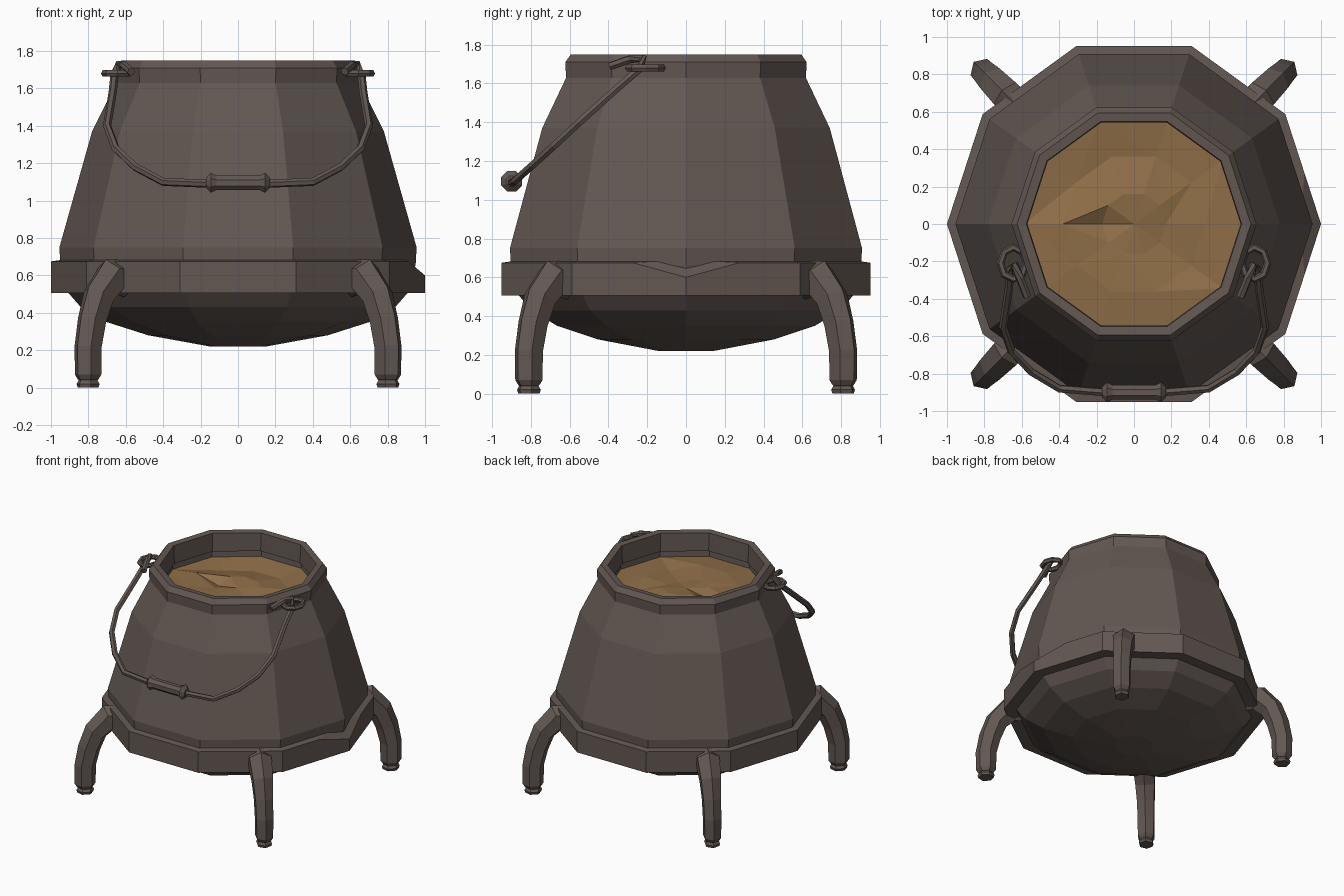
import bpy, bmesh, math, random
from mathutils import Vector

if "Cube" in bpy.data.objects:
    bpy.data.objects.remove(bpy.data.objects["Cube"])

random.seed(4)
SIDES = 10


def material(name, col):
    m = bpy.data.materials.new(name)
    m.diffuse_color = (*col, 1)
    m.use_nodes = True
    m.node_tree.nodes["Principled BSDF"].inputs["Base Color"].default_value = m.diffuse_color
    return m


iron = material("dark iron", (0.125, 0.097, 0.085))
broth = material("brown broth", (0.275, 0.158, 0.065))


def finish(bm, name, mat):
    bmesh.ops.recalc_face_normals(bm, faces=bm.faces)
    me = bpy.data.meshes.new(name)
    bm.to_mesh(me)
    bm.free()
    me.materials.append(mat)
    ob = bpy.data.objects.new(name, me)
    bpy.context.collection.objects.link(ob)
    return ob


def skin(bm, rings, loop=False, caps=True):
    n = len(rings[0])
    pairs = list(zip(rings, rings[1:])) + ([(rings[-1], rings[0])] if loop else [])
    for a, b in pairs:
        for i in range(n):
            j = (i + 1) % n
            bm.faces.new((a[i], a[j], b[j], b[i]))
    if caps and not loop:
        bm.faces.new(rings[0])
        bm.faces.new(rings[-1])


def lathe(profile, loop=False, caps=True):
    bm = bmesh.new()
    rings = [[bm.verts.new((r * math.cos(math.tau * i / SIDES),
                            r * math.sin(math.tau * i / SIDES), z))
              for i in range(SIDES)] for r, z in profile]
    skin(bm, rings, loop, caps)
    return bm


def sweep(name, path, radii, ref, sides=6, loop=False):
    """Tube along a path; radii holds (side, depth) for each point."""
    bm = bmesh.new()
    pts = [Vector(p) for p in path]
    n = len(pts)
    rings = []
    for k, p in enumerate(pts):
        if loop:
            t = pts[(k + 1) % n] - pts[k - 1]
        else:
            t = pts[min(k + 1, n - 1)] - pts[max(k - 1, 0)]
        t.normalize()
        s = Vector(ref)
        s = (s - t * s.dot(t)).normalized()
        d = t.cross(s)
        a, b = radii[k]
        rings.append([bm.verts.new(p + s * a * math.cos(math.tau * (i + .5) / sides)
                                   + d * b * math.sin(math.tau * (i + .5) / sides))
                      for i in range(sides)])
    skin(bm, rings, loop)
    return finish(bm, name, iron)


# pot body: rounded belly below, tapering wall, open top with inner wall
bm = lathe([(0.15, 0.22), (0.48, 0.28), (0.70, 0.35), (0.84, 0.43), (0.91, 0.51),
            (0.95, 0.66), (0.955, 0.75), (0.78, 1.37), (0.645, 1.64),
            (0.59, 1.64), (0.58, 1.50)], caps=False)
bm.faces.new([v for v in bm.verts if v.co.z < 0.23])
finish(bm, "pot_body", iron)

# belt around the widest part, with one corner knocked off
bm = lathe([(0.88, 0.505), (1.0, 0.505), (1.0, 0.675), (0.93, 0.685)], loop=True)
bmesh.ops.bisect_plane(bm, geom=bm.verts[:] + bm.edges[:] + bm.faces[:],
                       plane_co=(1, 0, 0.6), plane_no=(0.08, 0, 0.095), clear_outer=True)
bmesh.ops.holes_fill(bm, edges=[e for e in bm.edges if e.is_boundary], sides=0)
finish(bm, "belt", iron)

# rim collar
finish(lathe([(0.57, 1.60), (0.65, 1.625), (0.655, 1.71), (0.625, 1.75), (0.575, 1.745)],
             loop=True), "rim", iron)

# broth surface, gently lumpy
bm = bmesh.new()
rings = []
for r, amp in ((0.585, 0.0), (0.38, 0.035), (0.17, 0.03)):
    rings.append([bm.verts.new((r * math.cos(math.tau * i / SIDES),
                                r * math.sin(math.tau * i / SIDES),
                                1.55 + random.uniform(-amp, amp))) for i in range(SIDES)])
skin(bm, rings, caps=False)
mid = bm.verts.new((0, 0, 1.555))
for i in range(SIDES):
    bm.faces.new((rings[-1][i], rings[-1][(i + 1) % SIDES], mid))
bmesh.ops.triangulate(bm, faces=bm.faces[:])
finish(bm, "broth", broth)

# four curved legs with small turned feet
leg = [(0.86, 0.585), (0.96, 0.59), (1.06, 0.49), (1.11, 0.36), (1.14, 0.22), (1.14, 0.07),
       (1.14, 0.045), (1.14, 0.04), (1.14, 0.02), (1.14, 0.0)]
leg_r = [(0.09, 0.10), (0.095, 0.105), (0.085, 0.09), (0.075, 0.085), (0.072, 0.08),
         (0.07, 0.078), (0.056, 0.06), (0.05, 0.055), (0.062, 0.066), (0.055, 0.06)]
for name, sx, sy in (("front_left", -1, -1), ("front_right", 1, -1),
                     ("back_left", -1, 1), ("back_right", 1, 1)):
    u = Vector((0.703 * sx, 0.711 * sy, 0))
    sweep(name + "_leg", [u * r + Vector((0, 0, z)) for r, z in leg], leg_r,
          (-u.y, u.x, 0))

# swinging handle wire, hooked at both ends
half = [(0.57, -0.39, 1.69), (0.61, -0.29, 1.725), (0.635, -0.22, 1.73),
        (0.66, -0.24, 1.675), (0.67, -0.35, 1.58), (0.70, -0.55, 1.40),
        (0.655, -0.68, 1.28), (0.55, -0.79, 1.18), (0.40, -0.88, 1.10), (0.15, -0.90, 1.09)]
path = half + [(-x, y, z) for x, y, z in reversed(half)]
sweep("handle_wire", path, [(0.022, 0.022)] * len(path), (0, 0.67, -0.74))

# grip with flared ends
grip = [(-0.17, 0.03), (-0.145, 0.058), (-0.115, 0.042), (0.115, 0.042), (0.145, 0.058), (0.17, 0.03)]
sweep("handle_grip", [(x, -0.90, 1.095) for x, r in grip], [(r, r) for x, r in grip],
      (0, 0, 1), sides=8)

# flat eyelets on the rim
for name, s in (("left", -1), ("right", 1)):
    ring = [(s * (0.645 + 0.068 * math.cos(math.tau * i / 8)),
             -0.21 + 0.085 * math.sin(math.tau * i / 8), 1.68) for i in range(8)]
    sweep(name + "_eyelet", ring, [(0.02, 0.02)] * 8, (0, 0, 1), loop=True)
